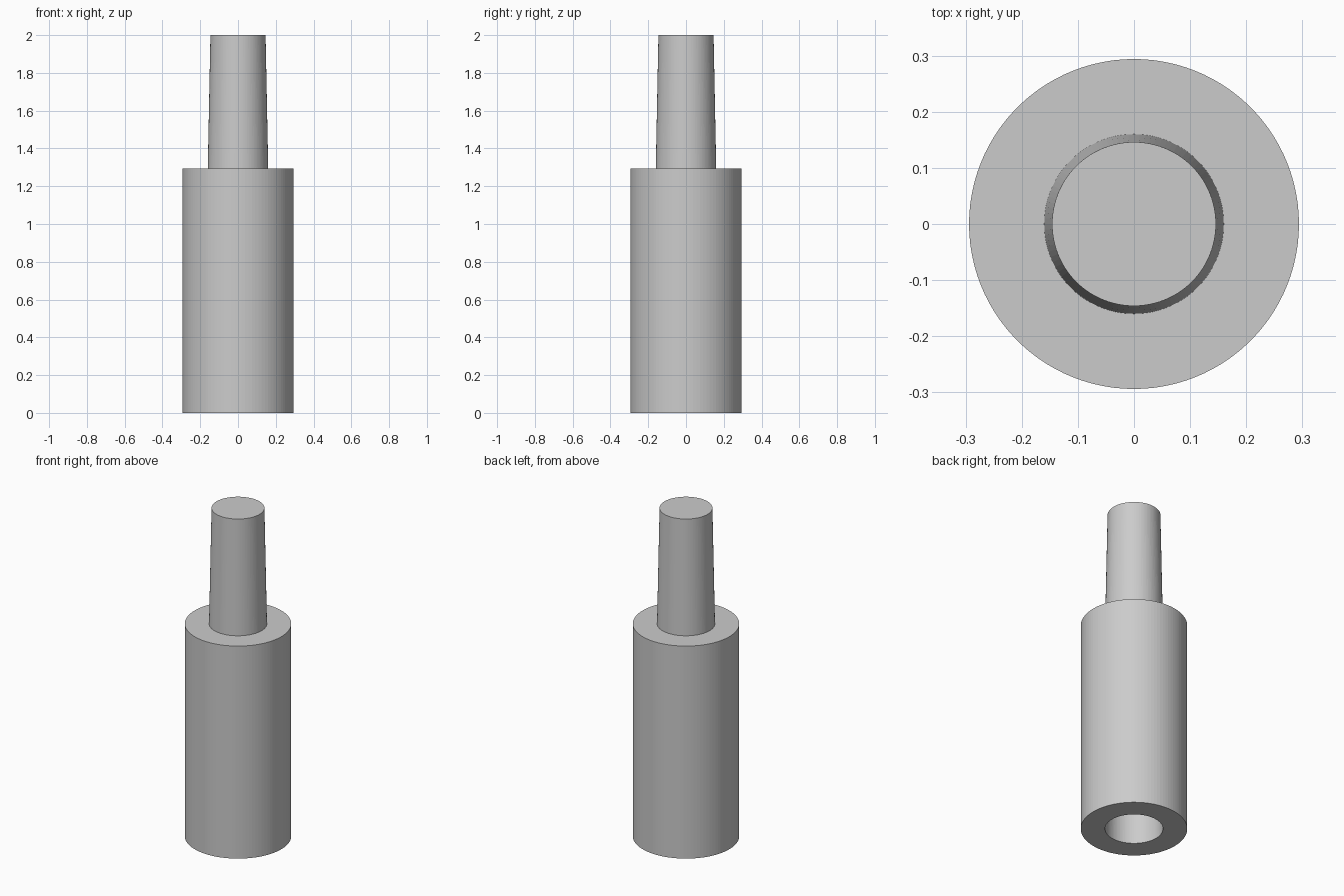
import bpy
import bmesh
from math import cos, sin, tau

cube = bpy.data.objects.get("Cube")
if cube:
    bpy.data.objects.remove(cube)

SIDES = 100
BODY_R, BODY_H, TOP = 0.294, 1.295, 2.0
ROOT_R, TIP_R = 0.16, 0.146
SOCKET_DEPTH = TOP - BODY_H

grey = bpy.data.materials.new("plain grey")
grey.use_nodes = True
colour = (0.6, 0.6, 0.6, 1)
grey.diffuse_color = colour
grey.node_tree.nodes["Principled BSDF"].inputs["Base Color"].default_value = colour


def lathe(name, profile):
    """Revolve (radius, height) points, capping both ends of the profile."""
    bm = bmesh.new()
    rings = [[bm.verts.new((r * cos(tau * i / SIDES), r * sin(tau * i / SIDES), z))
              for i in range(SIDES)] for r, z in profile]
    for low, high in zip(rings, rings[1:]):
        for i in range(SIDES):
            j = (i + 1) % SIDES
            bm.faces.new((low[i], low[j], high[j], high[i]))
    bm.faces.new(rings[0])
    bm.faces.new(rings[-1])
    bmesh.ops.recalc_face_normals(bm, faces=bm.faces)
    mesh = bpy.data.meshes.new(name)
    bm.to_mesh(mesh)
    bm.free()
    mesh.materials.append(grey)
    obj = bpy.data.objects.new(name, mesh)
    bpy.context.collection.objects.link(obj)
    return obj


# One solid: tapered socket, cylindrical body, shoulder and tapered peg
lathe("tapered_peg_with_socket", [
    (TIP_R, SOCKET_DEPTH),
    (ROOT_R, 0),
    (BODY_R, 0),
    (BODY_R, BODY_H),
    (ROOT_R, BODY_H),
    (TIP_R, TOP),
])
